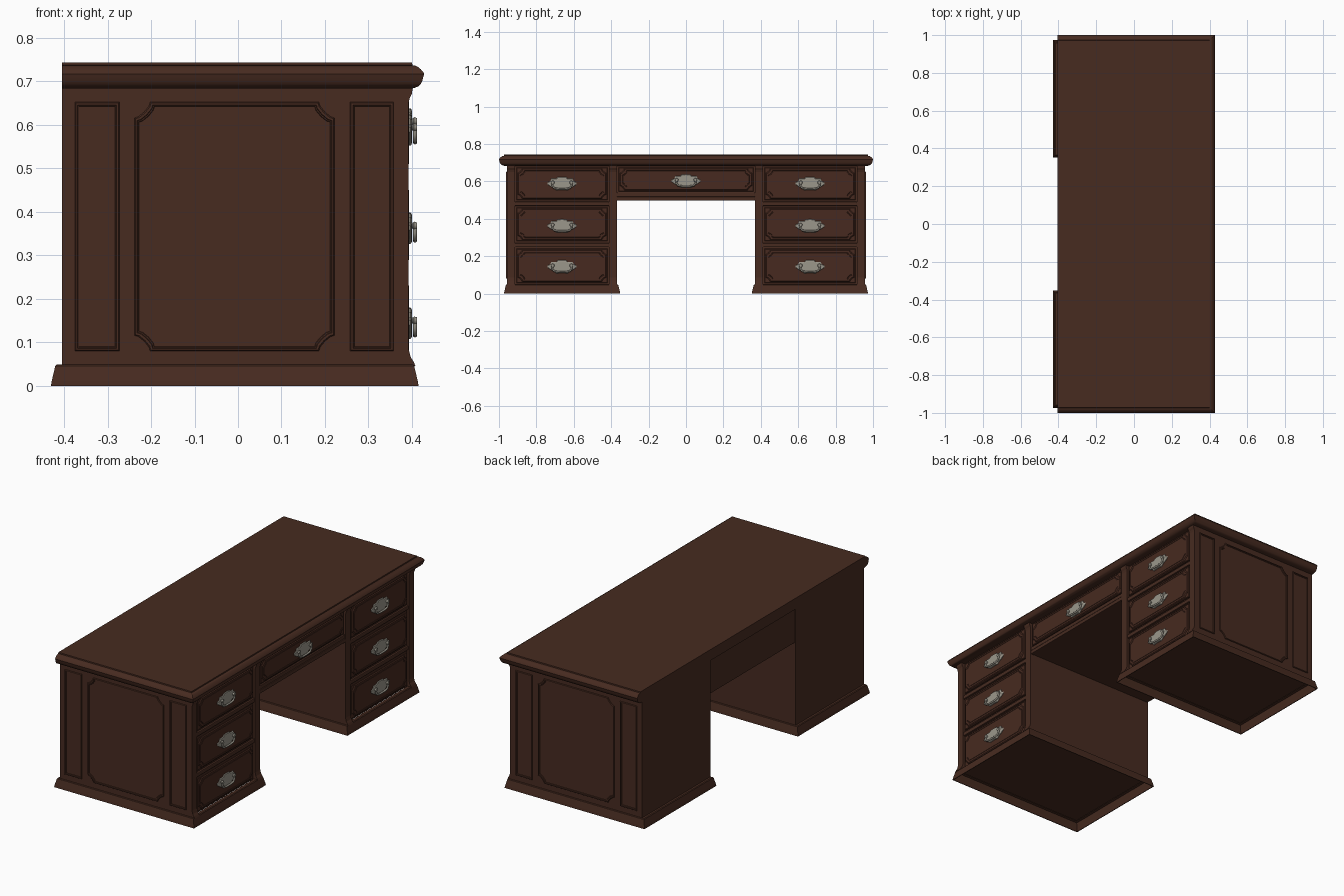
import bpy, bmesh, math
from mathutils import Vector

if "Cube" in bpy.data.objects:
    bpy.data.objects.remove(bpy.data.objects["Cube"])

def material(name, rgb):
    m = bpy.data.materials.new(name)
    m.diffuse_color = (*rgb, 1)
    m.use_nodes = True
    m.node_tree.nodes["Principled BSDF"].inputs["Base Color"].default_value = m.diffuse_color
    return m

WOOD = material("dark brown wood", (0.063, 0.024, 0.0145))
DRAWER = material("reddish drawer wood", (0.063, 0.023, 0.014))
METAL = material("aged pewter", (0.33, 0.31, 0.26))

def loft(name, rings, mat, smooth=None, closed=False):
    """Join rings of equal point count; cap both ends, or close into a loop."""
    bm = bmesh.new()
    loops = [[bm.verts.new(p) for p in r] for r in rings]
    n = len(loops[0])
    pairs = list(zip(loops, loops[1:])) + ([(loops[-1], loops[0])] if closed else [])
    for a, b in pairs:
        for i in range(n):
            bm.faces.new((a[i], a[(i + 1) % n], b[(i + 1) % n], b[i]))
    if not closed:
        bm.faces.new(loops[0][::-1])
        bm.faces.new(loops[-1])
    bmesh.ops.recalc_face_normals(bm, faces=bm.faces)
    me = bpy.data.meshes.new(name)
    bm.to_mesh(me)
    bm.free()
    me.materials.append(mat)
    ob = bpy.data.objects.new(name, me)
    bpy.context.collection.objects.link(ob)
    if smooth:
        bpy.ops.object.select_all(action='DESELECT')
        ob.select_set(True)
        bpy.context.view_layer.objects.active = ob
        bpy.ops.object.shade_smooth_by_angle(angle=math.radians(smooth))
    return ob

def rect(x0, x1, y0, y1, z):
    return [(x0, y0, z), (x1, y0, z), (x1, y1, z), (x0, y1, z)]

def box(name, x0, x1, y0, y1, z0, z1, mat=WOOD, bevel=0):
    ob = loft(name, [rect(x0, x1, y0, y1, z0), rect(x0, x1, y0, y1, z1)], mat)
    if bevel:
        b = ob.modifiers.new("soft_edges", 'BEVEL')
        b.width, b.segments = bevel, 2
    return ob

def notched(u0, u1, z0, z1, r):
    """Rectangle outline with small stepped scoops at the corners."""
    if not r:
        return [(u0, z0), (u1, z0), (u1, z1), (u0, z1)]
    scoop = [(0, 1), (.25, .92), (.62, .62), (.92, .25), (1, 0)]
    pts = []
    for cu, cz, su, sz, flip in ((u0, z0, 1, 1, 0), (u1, z0, -1, 1, 1),
                                 (u1, z1, -1, -1, 0), (u0, z1, 1, -1, 1)):
        pts += [(cu + su * a * r, cz + sz * b * r) for a, b in (scoop[::-1] if flip else scoop)]
    return pts

def relief(name, u0, u1, z0, z1, r, steps, place, mat):
    """Raised panel: steps are (inset, height) pairs of the moulding section."""
    rings = [[place(u, z, h) for u, z in notched(u0 + d, u1 - d, z0 + d, z1 - d, r)]
             for d, h in steps]
    return loft(name, rings, mat)

# Table top: moulded on three edges, flush at the back
edge = [(.03, .683), (.022, .685), (.014, .688), (.008, .694), (.004, .702), (.002, .71),
        (0, .717), (.002, .721), (.008, .728), (.014, .733), (.02, .736), (.027, .737), (.028, .743)]
loft("table_top", [rect(-.405, .428 - d, d - 1, 1 - d, z) for d, z in edge], WOOD, 35)

# Middle section over the knee space
box("middle_carcass", -.4, .38, -.372, .372, .5, .69)
box("middle_lower_rail", .37, .391, -.37, .37, .498, .518, WOOD, .003)
box("middle_upper_rail", .37, .389, -.37, .37, .519, .54, WOOD, .003)

def front(u, z, h):
    return (.38 + h, u, z)

def handle(cy, cz):
    # Shaped backplate
    half = [(0, -.034), (.03, -.036), (.044, -.024), (.058, -.018), (.078, -.004),
            (.078, .006), (.062, .013), (.058, .026), (.03, .026), (.024, .034), (0, .036)]
    out = half + [(-a, b) for a, b in half[-2:0:-1]]
    loft("handle_plate", [[(x, cy + a * s, cz + b * s) for a, b in out]
         for x, s in ((.388, 1), (.396, 1), (.399, .93), (.4, .8))], METAL)
    # Posts
    for s in (-1, 1):
        loft("handle_post", [[(x, cy + s * .05 + r * math.cos(t * math.pi / 5),
             cz + .006 + r * math.sin(t * math.pi / 5)) for t in range(10)]
             for x, r in ((.392, .009), (.402, .007), (.405, .01), (.411, .008))], METAL, 40)
    # Hanging bail
    path = [(-.05, .006), (-.052, -.01), (-.042, -.024), (-.02, -.028),
            (.02, -.028), (.042, -.024), (.052, -.01), (.05, .006)]
    rings = []
    for i, (a, b) in enumerate(path):
        p, q = path[max(i - 1, 0)], path[min(i + 1, 7)]
        t = Vector((0, q[0] - p[0], q[1] - p[1])).normalized()
        n = t.cross(Vector((1, 0, 0)))
        rings.append([Vector((.407, cy + a, cz + b)) + .005 * (
            math.cos(k * math.pi / 4) * n + math.sin(k * math.pi / 4) * Vector((1, 0, 0)))
            for k in range(8)])
    loft("handle_bail", rings, METAL, 50)

def drawer(y0, y1, z0, z1, hz):
    relief("drawer_front", y0, y1, z0, z1, 0,
           [(0, -.01), (0, .005), (.003, .008)], front, DRAWER)
    relief("drawer_moulding", y0 + .006, y1 - .006, z0 + .006, z1 - .006, .024,
           [(0, .002), (0, .009), (.004, .013), (.012, .013), (.013, .0115),
            (.015, .0115), (.016, .013)], front, DRAWER)
    handle((y0 + y1) / 2, hz)

drawer(-.36, .36, .546, .675, .602)

# Post section with flared foot and head
post = [(.408, .045), (.404, .055), (.397, .066), (.392, .085), (.392, .65),
        (.395, .662), (.4, .672), (.402, .69)]

for s in (-1, 1):
    def span(a, b):
        return sorted((s * a, s * b))
    side = "left" if s < 0 else "right"
    # Pedestal body, and sloped plinth that is hollow underneath
    box(side + "_pedestal", -.405, .38, *span(.368, .957), .046, .69)
    loft(side + "_plinth", [rect(-.43 + d, .415 - d, *span(.352 + d, .973 - d), z)
         for d, z in ((0, 0), (.002, .012), (.01, .046), (.014, .049), (.03, .049),
                      (.03, .044), (.014, .044), (.006, .012), (.004, 0))], WOOD, closed=True)
    # Front posts
    for label, a, b in (("outer", .914, .957), ("inner", .368, .412)):
        ya, yb = span(a, b)
        loft(f"{side}_{label}_post", [[(x, y, z) for x, z in post + [(.36, .69), (.36, .045)]]
             for y in (ya, yb)], WOOD)
    # Drawers and rails
    for z0, z1, hz in ((.5, .675, .588), (.28, .46, .362), (.056, .24, .144)):
        drawer(*span(.42, .906), z0, z1, hz)
    for z in (.469, .248):
        box(side + "_drawer_rail", .36, .39, *span(.41, .916), z, z + .022, WOOD, .004)
    # Side panel mouldings
    def end(u, z, h):
        return (u, s * (.957 + h), z)
    frame = [(0, -.004), (0, .003), (.002, .006), (.006, .006), (.007, .003),
             (.009, .003), (.01, .001)]
    for label, u0, u1, r in (("wide", -.238, .222, .036), ("back_narrow", -.375, -.273, 0),
                             ("front_narrow", .258, .358, 0)):
        relief(f"{side}_{label}_panel", u0, u1, .08, .652, r, frame, end, WOOD)
